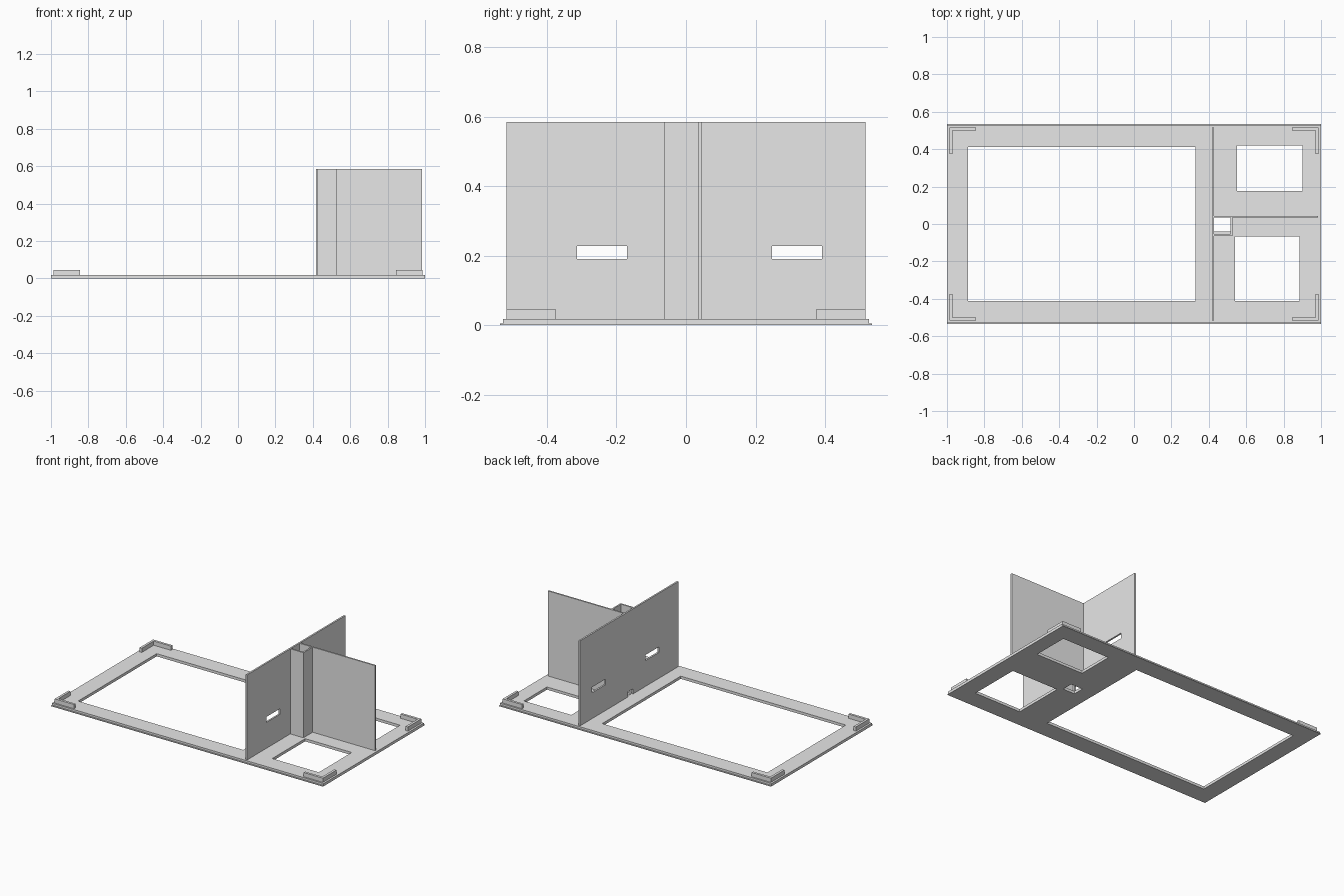
import bpy, bmesh
from mathutils import Vector

cube = bpy.data.objects.get("Cube")
if cube:
    bpy.data.objects.remove(cube, do_unlink=True)

grey = bpy.data.materials.new("light_grey")
grey.use_nodes = True
grey.diffuse_color = (0.8, 0.8, 0.8, 1)
grey.node_tree.nodes["Principled BSDF"].inputs["Base Color"].default_value = (0.8, 0.8, 0.8, 1)

FLOOR, TOP = 0.018, 0.584


def prism(name, points, sweep):
    """Extrude a closed flat outline of 3D points along a vector."""
    bm = bmesh.new()
    face = bm.faces.new([bm.verts.new(p) for p in points])
    out = bmesh.ops.extrude_face_region(bm, geom=[face])
    moved = [g for g in out["geom"] if isinstance(g, bmesh.types.BMVert)]
    bmesh.ops.translate(bm, verts=moved, vec=Vector(sweep))
    bmesh.ops.recalc_face_normals(bm, faces=bm.faces)
    mesh = bpy.data.meshes.new(name)
    bm.to_mesh(mesh)
    bm.free()
    mesh.materials.append(grey)
    obj = bpy.data.objects.new(name, mesh)
    bpy.context.scene.collection.objects.link(obj)
    return obj


def box(name, x0, x1, y0, y1, z0, z1):
    outline = [(x0, y0, z0), (x1, y0, z0), (x1, y1, z0), (x0, y1, z0)]
    return prism(name, outline, (0, 0, z1 - z0))


def cut(obj, *bounds):
    """Subtract a box-shaped opening and remove the cutter."""
    cutter = box("cutter", *bounds)
    cutter.hide_render = True
    mod = obj.modifiers.new("opening", "BOOLEAN")
    mod.operation = "DIFFERENCE"
    mod.solver = "EXACT"
    mod.object = cutter
    bpy.context.view_layer.objects.active = obj
    bpy.ops.object.modifier_apply(modifier=mod.name)
    bpy.data.objects.remove(cutter, do_unlink=True)


# Base frame: thin lip along both long edges, four openings
half = [(0.535, 0), (0.535, 0.005), (0.527, 0.005), (0.527, FLOOR)]
section = half + [(-y, z) for y, z in reversed(half)]
base = prism("base_frame", [(-1, y, z) for y, z in section], (2, 0, 0))
for x0, x1, y0, y1 in [(-0.888, 0.328, -0.413, 0.413),
                       (0.551, 0.900, 0.176, 0.419),
                       (0.541, 0.884, -0.413, -0.067),
                       (0.429, 0.516, -0.040, 0.034)]:
    cut(base, x0, x1, y0, y1, -0.1, 0.1)

# Cross wall with two slots and a small cable notch at its foot
wall = box("cross_wall", 0.418, 0.429, -0.517, 0.517, FLOOR, TOP)
for y0, y1, z0, z1 in [(-0.313, -0.170, 0.190, 0.227),
                       (0.247, 0.391, 0.190, 0.227),
                       (-0.040, 0.012, 0, 0.052)]:
    cut(wall, 0.3, 0.5, y0, y1, z0, z1)

# Divider wall and the square duct in the corner
box("divider_wall", 0.429, 0.985, 0.034, 0.044, FLOOR, TOP)
duct = [(0.429, -0.063), (0.526, -0.063), (0.526, 0.034),
        (0.516, 0.034), (0.516, -0.053), (0.429, -0.053)]
prism("duct_wall", [(x, y, FLOOR) for x, y in duct], (0, 0, TOP - FLOOR))

# L-shaped corner brackets
x, y, arm, t = 0.987, 0.517, 0.142, 0.016
ell = [(x, y), (x - arm, y), (x - arm, y - t), (x - t, y - t), (x - t, y - arm), (x, y - arm)]
for sx, side in ((1, "left"), (-1, "right")):
    for sy, end in ((-1, "front"), (1, "back")):
        prism(f"{end}_{side}_corner_bracket",
              [(sx * px, sy * py, FLOOR) for px, py in ell], (0, 0, 0.028))
